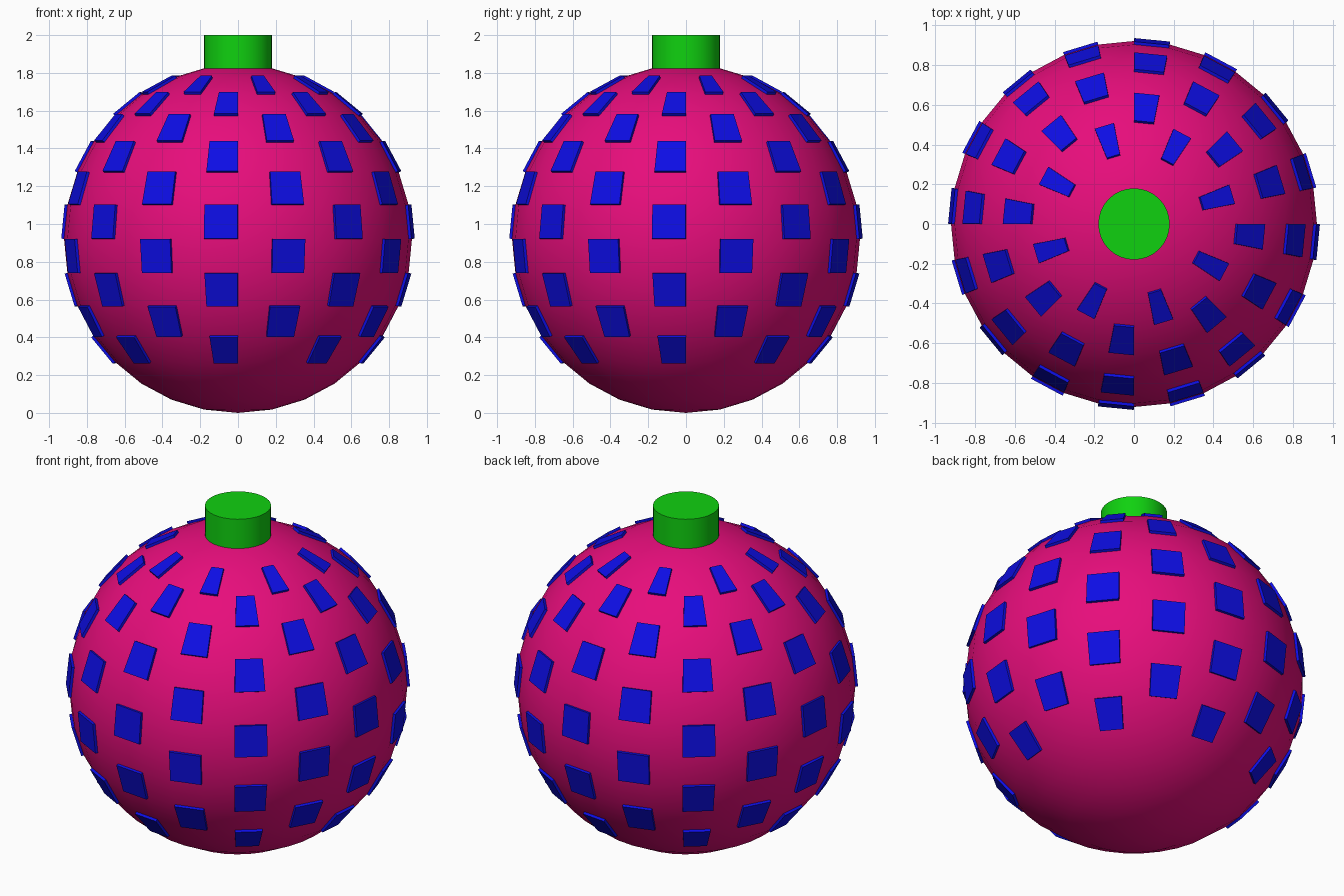
import bpy, bmesh, math

if "Cube" in bpy.data.objects:
    bpy.data.objects.remove(bpy.data.objects["Cube"], do_unlink=True)

RADIUS = 0.921
SEGMENTS = 32
STEP = 2 * math.pi / SEGMENTS
TILE_THICKNESS = 0.015
TOP = 2.0


def material(name, colour):
    mat = bpy.data.materials.new(name)
    mat.use_nodes = True
    mat.diffuse_color = (*colour, 1)
    mat.node_tree.nodes["Principled BSDF"].inputs["Base Color"].default_value = (*colour, 1)
    return mat


def add_object(name, bm, mat, z, smooth):
    bmesh.ops.recalc_face_normals(bm, faces=bm.faces)
    mesh = bpy.data.meshes.new(name)
    bm.to_mesh(mesh)
    bm.free()
    mesh.materials.append(mat)
    obj = bpy.data.objects.new(name, mesh)
    obj.location.z = z
    bpy.context.collection.objects.link(obj)
    if smooth:
        bpy.ops.object.select_all(action="DESELECT")
        obj.select_set(True)
        bpy.context.view_layer.objects.active = obj
        bpy.ops.object.shade_smooth_by_angle(angle=math.radians(30))
    return obj


def sphere_mesh():
    bm = bmesh.new()
    bmesh.ops.create_uvsphere(bm, u_segments=SEGMENTS, v_segments=SEGMENTS // 2, radius=RADIUS)
    return bm


def is_tile(face):
    # Every fourth cell of a band, shifted by two cells on alternate bands
    c = face.calc_center_median()
    band = math.floor(math.atan2(c.z, math.hypot(c.x, c.y)) / STEP)
    cell = math.floor(math.atan2(c.x, -c.y) / STEP)
    return -4 <= band <= 5 and cell % 4 == (3 if band % 2 == 0 else 1)


pink = material("pink", (0.8, 0.004, 0.2))
blue = material("blue", (0.004, 0.004, 0.78))
green = material("green", (0.005, 0.64, 0.005))

# Round body
add_object("ball", sphere_mesh(), pink, RADIUS, True)

# Raised tiles, lifted from the cells of the ball
bm = sphere_mesh()
bmesh.ops.delete(bm, geom=[f for f in bm.faces if not is_tile(f)], context="FACES")
bm.normal_update()
for face in bmesh.ops.extrude_discrete_faces(bm, faces=bm.faces[:])["faces"]:
    face.normal_update()
    offset = face.normal * TILE_THICKNESS
    for v in face.verts:
        v.co += offset
add_object("tiles", bm, blue, RADIUS, False)

# Cap rising from the top ring of the ball
cap_radius = RADIUS * math.sin(STEP)
cap_base = RADIUS * (1 + math.cos(STEP)) - 0.02
bm = bmesh.new()
bmesh.ops.create_cone(bm, cap_ends=True, segments=SEGMENTS, radius1=cap_radius,
                      radius2=cap_radius, depth=TOP - cap_base)
add_object("cap", bm, green, (TOP + cap_base) / 2, True)
